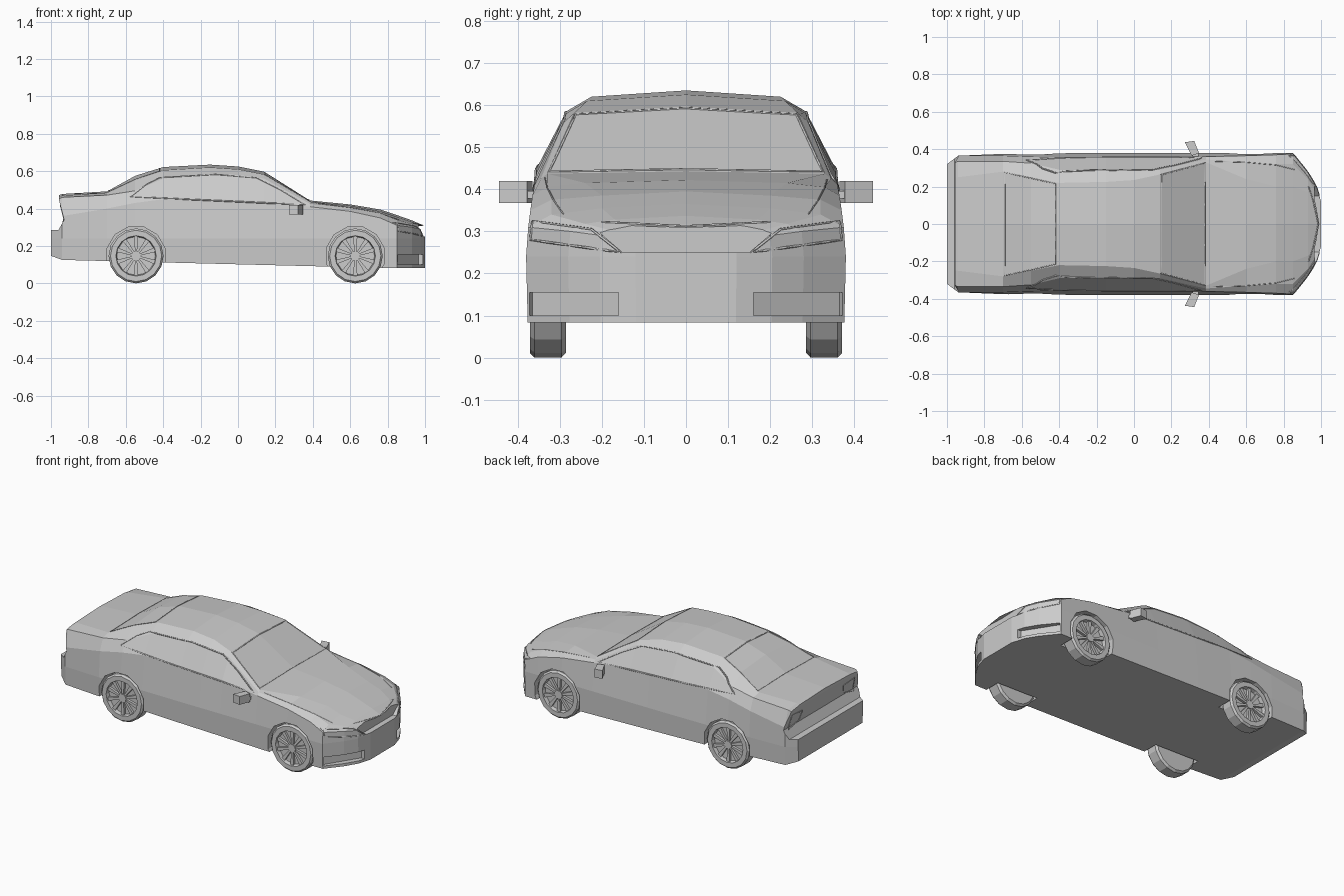
import bpy, bmesh, math
from mathutils import Vector
from mathutils.bvhtree import BVHTree

if "Cube" in bpy.data.objects:
    bpy.data.objects.remove(bpy.data.objects["Cube"])


def make(name, verts, faces):
    bm = bmesh.new()
    vs = [bm.verts.new(v) for v in verts]
    for f in faces:
        bm.faces.new([vs[i] for i in f])
    bmesh.ops.remove_doubles(bm, verts=bm.verts, dist=1e-5)
    bmesh.ops.recalc_face_normals(bm, faces=bm.faces)
    me = bpy.data.meshes.new(name)
    bm.to_mesh(me)
    bm.free()
    ob = bpy.data.objects.new(name, me)
    bpy.context.collection.objects.link(ob)
    return ob


def loft(name, rings):
    n = len(rings[0])
    faces = [list(range(n)), list(range((len(rings) - 1) * n, len(rings) * n))]
    for r in range(len(rings) - 1):
        for i in range(n):
            j = (i + 1) % n
            faces.append([r * n + i, r * n + j, (r + 1) * n + j, (r + 1) * n + i])
    return make(name, [p for ring in rings for p in ring], faces)


def prism(name, pts, axis, lo, hi):
    def place(a, b, c):
        return {'x': (c, a, b), 'y': (a, c, b), 'z': (a, b, c)}[axis]
    return loft(name, [[place(a, b, c) for a, b in pts] for c in (lo, hi)])


def flip(pts, s):
    return [(a, b * s) for a, b in pts]


# Body: x, half width, shoulder z/y, side-top z/y, roof-edge z/y, centre z
stations = [
    (-1.00, .320, .36, .320, .430, .310, .445, .240, .455),
    (-0.94, .365, .36, .365, .460, .335, .470, .250, .478),
    (-0.70, .375, .40, .365, .472, .335, .485, .280, .492),
    (-0.55, .378, .43, .360, .495, .325, .555, .250, .575),
    (-0.40, .378, .45, .355, .560, .290, .605, .220, .622),
    (-0.15, .380, .45, .355, .585, .285, .620, .225, .635),
    (0.00, .380, .445, .355, .580, .285, .610, .235, .625),
    (0.14, .380, .44, .355, .560, .290, .582, .265, .597),
    (0.385, .380, .41, .360, .425, .345, .437, .330, .443),
    (0.60, .380, .385, .365, .405, .330, .415, .240, .422),
    (0.76, .380, .35, .370, .375, .320, .385, .200, .395),
    (0.85, .380, .31, .375, .340, .320, .355, .200, .365),
    (0.93, .280, .30, .275, .318, .240, .328, .170, .337),
    (0.975, .205, .29, .200, .300, .170, .310, .120, .317),
    (1.00, .120, .28, .118, .290, .100, .298, .060, .303)]
rings = []
for x, w, zs, ws, zc, wc, ze, we, zt in stations:
    zb = max(.083, .102 - .025 * x) + (.02 if x < -.97 else 0)
    half = [(w * .99, zb), (w, .24), (ws, zs), (wc, zc), (we, ze)]
    ring = [(x, 0, zb)] + [(x, y, z) for y, z in half] + [(x, 0, zt)]
    ring += [(x, -y, z) for y, z in reversed(half)]
    rings.append(ring)
body = loft("car_body", rings)

# Cutters: tail recess, grille opening, lower intakes, wheel arches
WHEELS_X, WHEEL_Z = (-.545, .627), .147
cutters = [
    prism("tail_cutter", [(-1.2, .5), (-.958, .5), (-.958, .45), (-.93, .34),
                          (-.96, .285), (-1.2, .28)], 'y', -.6, .6),
    prism("grille_cutter", [(-.23, .318), (0, .308), (.23, .318), (.15, .25), (-.15, .25)],
          'x', .966, 1.2)]
for s in (1, -1):
    cutters.append(prism("intake_cutter", flip([(.965, .16), (.835, .365), (1.1, .46), (1.1, .16)], s),
                         'z', .1, .155))
    for wx in WHEELS_X:
        arch = [(wx + .16 * math.cos(a), WHEEL_Z + .16 * math.sin(a))
                for a in [math.tau * (i + .5) / 12 for i in range(12)]]
        cutters.append(prism("arch_cutter", arch, 'y', s * .275, s * .5))
bpy.context.view_layer.objects.active = body
for c in cutters:
    m = body.modifiers.new("cut", 'BOOLEAN')
    m.operation, m.object, m.solver = 'DIFFERENCE', c, 'EXACT'
    bpy.ops.object.modifier_apply(modifier=m.name)
    bpy.data.objects.remove(c)
bpy.context.view_layer.update()
tree = BVHTree.FromObject(body, bpy.context.evaluated_depsgraph_get())


# Trim strips projected onto the body surface
def trim(name, pts, start, radius=.003, closed=True):
    path = []
    count = len(pts) if closed else len(pts) - 1
    for i in range(count):
        a, b = Vector(pts[i]), Vector(pts[(i + 1) % len(pts)])
        path += [a.lerp(b, t / 6) for t in range(6)]
    if not closed:
        path.append(Vector(pts[-1]))
    axis, side = start
    k = 'xyz'.index(axis)
    hits = []
    for p in path:
        o = list(p)
        o.insert(k, 2 * side)
        d = [0, 0, 0]
        d[k] = -side
        loc = tree.ray_cast(Vector(o), Vector(d))[0]
        if loc:
            hits.append(loc)
    cu = bpy.data.curves.new(name, 'CURVE')
    cu.dimensions = '3D'
    cu.bevel_depth, cu.bevel_resolution = radius, 0
    sp = cu.splines.new('POLY')
    sp.points.add(len(hits) - 1)
    for q, h in zip(sp.points, hits):
        q.co = (*h, 1)
    sp.use_cyclic_u = closed
    bpy.context.collection.objects.link(bpy.data.objects.new(name, cu))


window = [(-.575, .463), (-.49, .53), (-.42, .565), (-.12, .583), (.1, .565), (.22, .505), (.36, .42)]
trim("windscreen_trim", [(.378, .325), (.148, .262), (.148, -.262), (.378, -.325)], ('z', 1))
trim("rear_window_trim", [(-.69, .275), (-.42, .215), (-.42, -.215), (-.69, -.275)], ('z', 1))
trim("bonnet_edge", [(-.2, .322), (0, .312), (.2, .322)], ('x', 1), .003, False)
for s in (1, -1):
    trim("side_window_trim", window, ('y', s), .004)
    trim("headlight_trim", [(s * y, z) for y, z in
                            [(.155, .25), (.225, .305), (.365, .325), (.37, .28)]], ('x', 1))
    trim("bonnet_seam", [(.42, s * .335), (.6, s * .33), (.76, s * .315), (.86, s * .29)],
         ('z', 1), .002, False)
    trim("tail_light_trim", [(s * y, z) for y, z in
                             [(.2, .41), (.31, .42), (.32, .33), (.22, .35)]], ('x', -1))

# Door mirrors
for s in (1, -1):
    prism("mirror_housing", flip([(.272, .437), (.322, .444), (.348, .378), (.308, .365)], s), 'z', .368, .42)
    prism("mirror_arm", flip([(.31, .34), (.345, .34), (.345, .385), (.315, .385)], s), 'z', .378, .396)

# Wheels: lathed tyre and rim, spokes and hub
PROFILE = [(.10, .285), (.135, .285), (.147, .296), (.147, .36), (.137, .371),
           (.108, .371), (.103, .348), (.02, .346)]
N, SPOKES = 16, 10


def wheel(wx, s):
    def at(r, a, y):
        return (wx + r * math.cos(a), s * y, WHEEL_Z + r * math.sin(a))
    loft("wheel", [[at(r, math.tau * i / N, y) for i in range(N)] for r, y in PROFILE])
    loft("hub", [[at(.026, math.tau * i / 10, y) for i in range(10)] for y in (.34, .366)])
    for k in range(SPOKES):
        a = math.tau * (k + .5) / SPOKES
        ring = [(.02, a - .25), (.106, a - .11), (.106, a + .11), (.02, a + .25)]
        loft("spoke", [[at(r, t, y) for r, t in ring] for y in (.34, .362)])


for wx in WHEELS_X:
    for s in (1, -1):
        wheel(wx, s)
